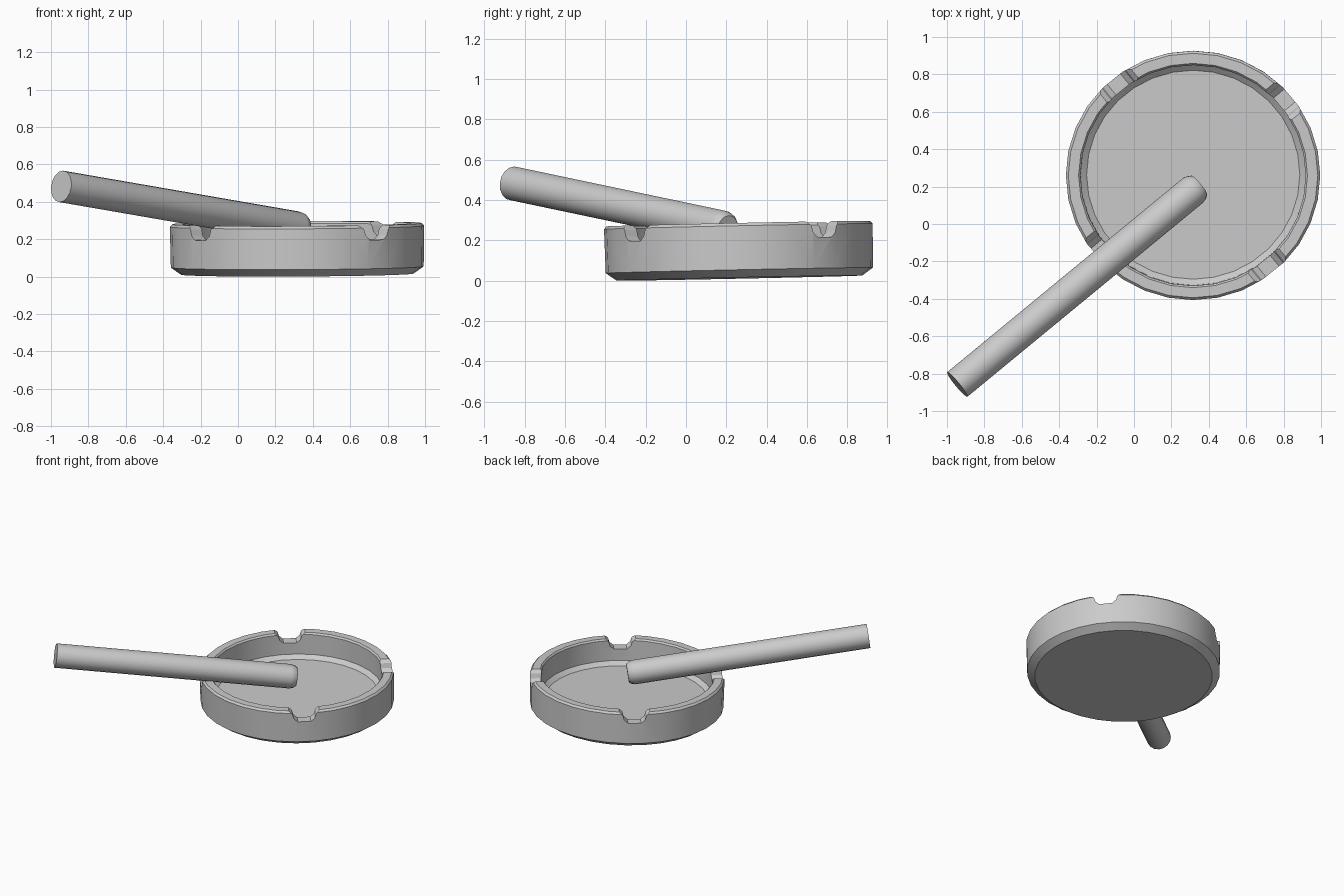
import bpy, bmesh, math
from mathutils import Vector, Matrix

if "Cube" in bpy.data.objects:
    bpy.data.objects.remove(bpy.data.objects["Cube"])


def lathe(name, profile, sides, y_scale=1.0):
    """Closed solid of revolution from (radius, z) points, capped at both ends."""
    bm = bmesh.new()
    rings = []
    for r, z in profile:
        rings.append([bm.verts.new((r * math.cos(2 * math.pi * i / sides),
                                    r * y_scale * math.sin(2 * math.pi * i / sides), z))
                      for i in range(sides)])
    for a, b in zip(rings, rings[1:]):
        for i in range(sides):
            j = (i + 1) % sides
            bm.faces.new((a[i], a[j], b[j], b[i]))
    bm.faces.new(rings[0])
    bm.faces.new(rings[-1])
    bmesh.ops.recalc_face_normals(bm, faces=bm.faces)
    return to_object(name, bm)


def prism(name, outline, length, angle):
    """Extrude a (width, z) outline both ways along a horizontal direction."""
    bm = bmesh.new()
    ends = [[bm.verts.new((s * length / 2, w, z)) for w, z in outline] for s in (-1, 1)]
    n = len(outline)
    for i in range(n):
        j = (i + 1) % n
        bm.faces.new((ends[0][i], ends[0][j], ends[1][j], ends[1][i]))
    bm.faces.new(ends[0])
    bm.faces.new(ends[1])
    bmesh.ops.recalc_face_normals(bm, faces=bm.faces)
    bmesh.ops.rotate(bm, verts=bm.verts, matrix=Matrix.Rotation(angle, 3, 'Z'))
    return to_object(name, bm)


def to_object(name, bm):
    mesh = bpy.data.meshes.new(name)
    bm.to_mesh(mesh)
    bm.free()
    obj = bpy.data.objects.new(name, mesh)
    bpy.context.collection.objects.link(obj)
    return obj


def select_only(obj):
    bpy.ops.object.select_all(action='DESELECT')
    obj.select_set(True)
    bpy.context.view_layer.objects.active = obj


# Tray: chamfered foot, bevelled rim, sunken floor
H = 0.27
tray = lathe("ashtray", [(0.622, 0), (0.676, 0.038), (0.68, H - 0.014), (0.667, H),
                         (0.612, H), (0.602, H - 0.012), (0.602, 0.105), (0.57, 0.078)],
             32, 0.98)

# Four rest notches, cut by two crossing prisms with a softened profile
half = [(0.045, H - 0.078), (0.072, H - 0.055), (0.082, H - 0.022), (0.108, H + 0.002), (0.108, H + 0.1)]
outline = half + [(-w, z) for w, z in reversed(half)]
for k in range(2):
    cutter = prism("notch_cutter", outline, 2.0, math.radians(39.5 + 90 * k))
    cutter.hide_render = True
    mod = tray.modifiers.new("notch", 'BOOLEAN')
    mod.operation = 'DIFFERENCE'
    mod.solver = 'EXACT'
    mod.object = cutter
    select_only(tray)
    bpy.ops.object.modifier_apply(modifier=mod.name)
    bpy.data.objects.remove(cutter)

# The tray sits very slightly tilted
tray.location = (0.317, 0.265, 0.013)
tray.rotation_euler = (0.021, -0.005, 0)

# Cigarette: long cylinder with a chamfered tip, resting over one notch
start, tip = Vector((-0.945, -0.858, 0.482)), Vector((0.35, 0.208, 0.258))
axis = tip - start
L = axis.length
cigarette = lathe("cigarette", [(0.085, 0), (0.085, L - 0.045), (0.079, L - 0.02), (0.065, L)], 16)
cigarette.location = start
cigarette.rotation_euler = axis.to_track_quat('Z', 'Y').to_euler()

for obj in (tray, cigarette):
    select_only(obj)
    bpy.ops.object.shade_smooth_by_angle(angle=math.radians(30))
